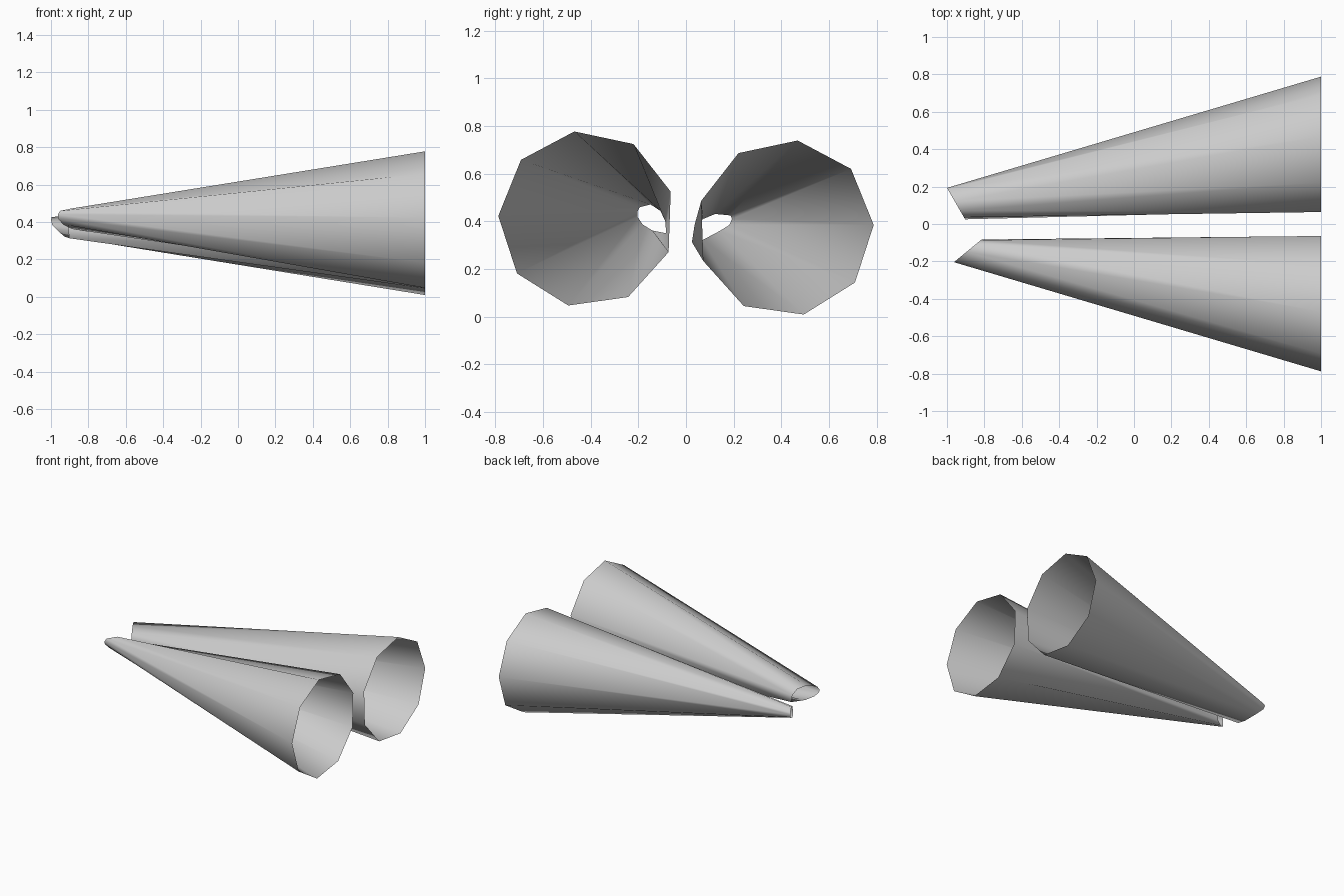
import bpy, bmesh
from math import cos, sin, radians

if "Cube" in bpy.data.objects:
    bpy.data.objects.remove(bpy.data.objects["Cube"])

SIDES = 9
RADIUS = 0.371


def open_cone(name, side, rim_z, tip, x_of_y):
    """Loft from a regular nine-sided mouth to a small slanted tip opening."""
    bm = bmesh.new()
    rim, end = [], []
    for i in range(SIDES):
        a = radians(98 - 40 * i)
        y = 0.417 - RADIUS * cos(a)
        rim.append(bm.verts.new((1.0, side * y, rim_z + RADIUS * sin(a))))
        ty, tz = tip[i]
        end.append(bm.verts.new((x_of_y(ty), side * ty, tz)))
    for i in range(SIDES):
        j = (i + 1) % SIDES
        quad = [rim[i], end[i], end[j], rim[j]]
        if side > 0:
            quad.reverse()
        bm.faces.new(quad)
    # make the walls face away from the cone axis
    bm.normal_update()
    f = bm.faces[:][0] if not hasattr(bm.faces, "ensure_lookup_table") else None
    bm.faces.ensure_lookup_table()
    f = bm.faces[0]
    if f.normal.z < 0:
        bmesh.ops.reverse_faces(bm, faces=bm.faces[:])
    for f in bm.faces:
        f.smooth = True
    mesh = bpy.data.meshes.new(name)
    bm.to_mesh(mesh)
    bm.free()
    obj = bpy.data.objects.new(name, mesh)
    bpy.context.collection.objects.link(obj)
    return obj


# front cone, slightly shorter and higher (tip points: distance from middle, height)
front_tip = [(0.149, 0.471), (0.107, 0.444), (0.087, 0.40), (0.083, 0.35), (0.142, 0.362),
             (0.182, 0.387), (0.203, 0.418), (0.204, 0.44), (0.195, 0.459)]
open_cone("front_cone", -1, 0.41, front_tip, lambda y: -0.815 - (y - 0.083) * 1.22)

# rear cone, longer and lower
rear_tip = [(0.122, 0.431), (0.072, 0.41), (0.036, 0.385), (0.025, 0.313), (0.07, 0.322),
            (0.142, 0.36), (0.182, 0.385), (0.193, 0.41), (0.187, 0.425)]
open_cone("rear_cone", 1, 0.372, rear_tip, lambda y: -0.903 - (y - 0.025) * 0.577)
